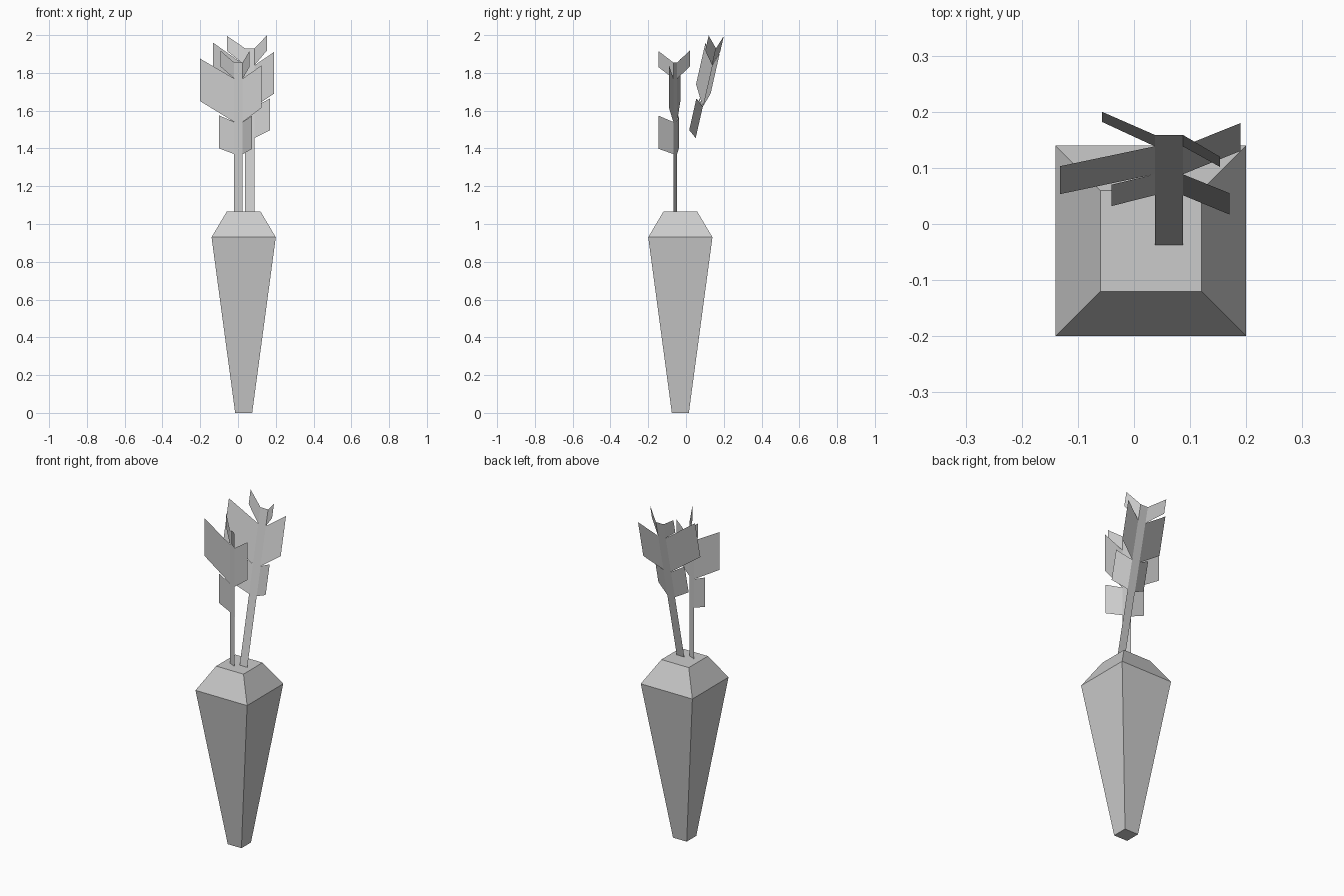
import bpy, bmesh
from mathutils import Vector

if "Cube" in bpy.data.objects:
    bpy.data.objects.remove(bpy.data.objects["Cube"])


def finish(bm, name):
    mesh = bpy.data.meshes.new(name)
    bm.to_mesh(mesh)
    bm.free()
    obj = bpy.data.objects.new(name, mesh)
    bpy.context.collection.objects.link(obj)
    return obj


# Carrot root: stacked square rings, capped at both ends
def root(name, cx, cy, rings):
    bm = bmesh.new()
    loops = []
    for z, h in rings:
        loops.append([bm.verts.new((cx + sx * h, cy + sy * h, z))
                      for sx, sy in ((-1, -1), (1, -1), (1, 1), (-1, 1))])
    for a, b in zip(loops, loops[1:]):
        for i in range(4):
            j = (i + 1) % 4
            bm.faces.new((a[i], a[j], b[j], b[i]))
    bm.faces.new(loops[0][::-1])
    bm.faces.new(loops[-1])
    return finish(bm, name)


# Leafy sprig: flat stem strip with a pair of swept leaf blades per level
def sprig(name, left, right, slope, base, top, levels):
    bm = bmesh.new()

    def on_stem(side, z):
        return Vector((side[0], side[1] + slope * (z - base), z))

    def quad(*pts):
        bm.faces.new([bm.verts.new(p) for p in pts])

    quad(on_stem(left, base), on_stem(right, base),
         on_stem(right, top), on_stem(left, top))
    for z0, z1, left_tip, right_tip, height in levels:
        drop = Vector((0, slope, 1)) * height
        lt, rt = Vector(left_tip), Vector(right_tip)
        quad(lt - drop, on_stem(left, z0), on_stem(left, z1), lt)
        quad(on_stem(right, z0), rt - drop, rt, on_stem(right, z1))
    return finish(bm, name)


root("carrot_root", 0.03, -0.03, [(0, 0.045), (0.93, 0.17), (1.065, 0.09)])

# Upright front sprig: levels are (inner bottom, inner top, tips, blade height)
sprig("front_sprig", (-0.02, -0.047), (0.025, -0.067), 0, 1.065, 1.855, [
    (1.37, 1.54, (-0.10, -0.038, 1.575), (0.075, -0.145, 1.573), 0.175),
    (1.54, 1.77, (-0.20, -0.03, 1.875), (0.125, -0.09, 1.84), 0.225),
    (1.77, 1.855, (-0.093, 0.02, 1.918), (0.06, -0.145, 1.915), 0.085),
])

# Rear sprig leaning backwards
sprig("rear_sprig", (0.037, -0.037), (0.087, -0.037), 0.2264, 1.065, 1.93, [
    (1.455, 1.62, (-0.04, 0.07, 1.665), (0.17, 0.055, 1.665), 0.168),
    (1.62, 1.84, (-0.132, 0.103, 1.96), (0.19, 0.18, 1.91), 0.22),
    (1.84, 1.93, (-0.057, 0.20, 1.995), (0.153, 0.12, 1.998), 0.08),
])
